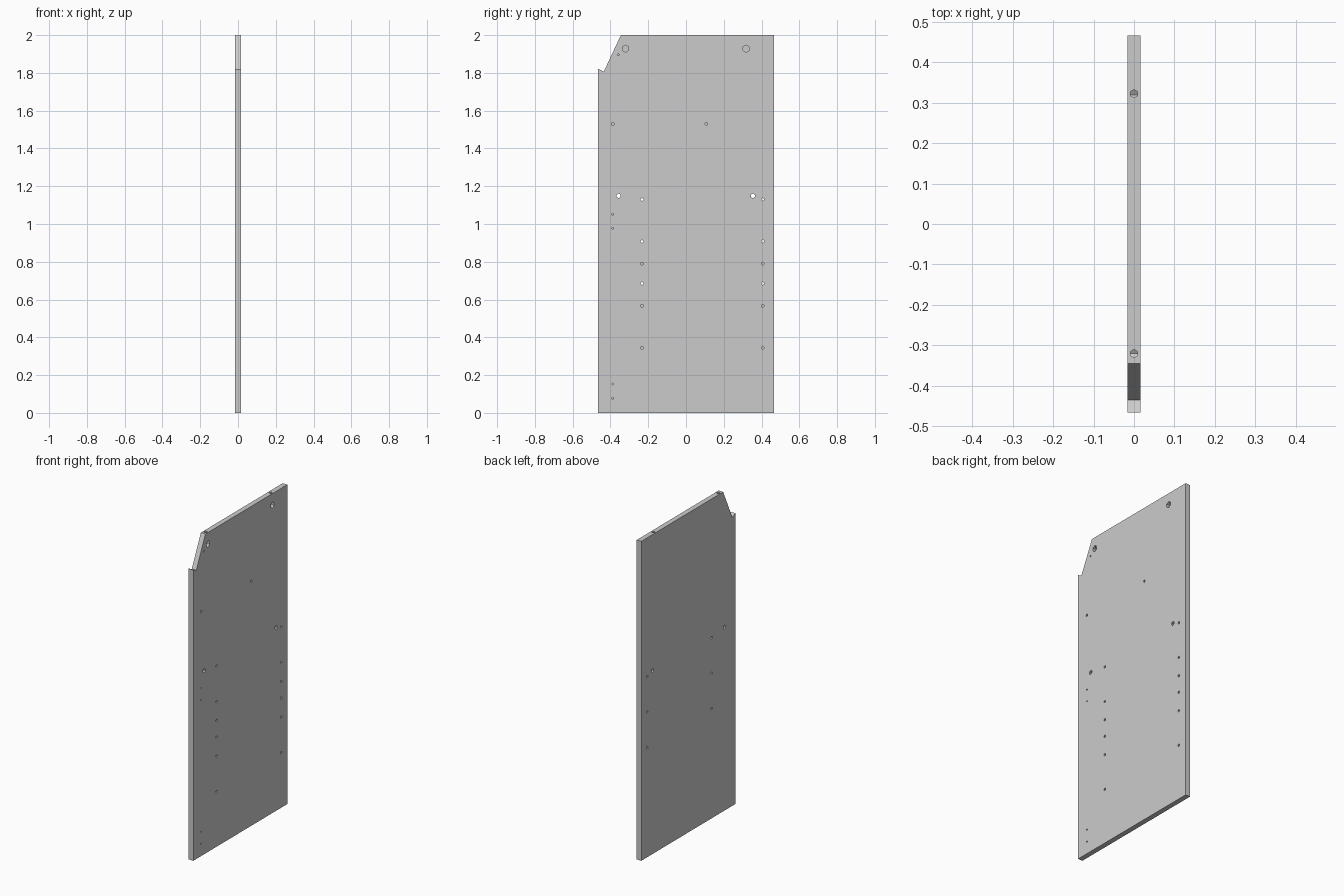
import bpy, bmesh
from math import pi
from mathutils import Matrix, Vector

if "Cube" in bpy.data.objects:
    bpy.data.objects.remove(bpy.data.objects["Cube"])

T = 0.016   # half thickness
W = 0.465   # half width


def finish(name, bm):
    bmesh.ops.recalc_face_normals(bm, faces=bm.faces)
    mesh = bpy.data.meshes.new(name)
    bm.to_mesh(mesh)
    bm.free()
    obj = bpy.data.objects.new(name, mesh)
    bpy.context.collection.objects.link(obj)
    return obj


def drill(bm, centre, radius, depth, sides, along_x=True):
    rot = Matrix.Rotation(pi / 2, 4, 'Y') @ Matrix.Rotation(pi / 2, 4, 'Z') if along_x else Matrix()
    bmesh.ops.create_cone(bm, cap_ends=True, segments=sides, radius1=radius, radius2=radius,
                          depth=depth, matrix=Matrix.Translation(centre) @ rot)


def side_hole(bm, y, z, radius, depth, sides=6):
    # Bored from the +x face to the given depth
    over = 0.01
    drill(bm, Vector((T + (over - depth) / 2, y, z)), radius, depth + over, sides)


def cut(target, cutter):
    cutter.hide_render = True
    mod = target.modifiers.new("holes", 'BOOLEAN')
    mod.operation = 'DIFFERENCE'
    mod.solver = 'EXACT'
    mod.object = cutter
    bpy.context.view_layer.objects.active = target
    bpy.ops.object.modifier_apply(modifier=mod.name)
    bpy.data.objects.remove(cutter)


# Panel with the notched upper front corner
profile = [(-W, 0), (W, 0), (W, 2), (-0.345, 2), (-0.435, 1.807), (-W, 1.821)]
bm = bmesh.new()
face = bm.faces.new([bm.verts.new((-T, y, z)) for y, z in profile])
ext = bmesh.ops.extrude_face_region(bm, geom=[face], use_keep_orig=True)
bmesh.ops.translate(bm, vec=(2 * T, 0, 0),
                    verts=[v for v in ext["geom"] if isinstance(v, bmesh.types.BMVert)])
panel = finish("side_panel", bm)

# Holes in the wide face
THROUGH, BLIND = 0.05, 0.022
bm = bmesh.new()
for y in (-0.32, 0.318):                      # connector pockets
    side_hole(bm, y, 1.928, 0.019, 0.026)
for y in (-0.357, 0.354):                     # bolt holes
    side_hole(bm, y, 1.149, 0.0125, THROUGH)
for y in (-0.233, 0.406):                     # shelf support rows
    for z in (1.13, 0.908, 0.685):
        side_hole(bm, y, z, 0.008, THROUGH)
    for z in (0.79, 0.567, 0.345):
        side_hole(bm, y, z, 0.008, BLIND)
for y in (-0.388, 0.108):                     # rail pins
    side_hole(bm, y, 1.53, 0.008, BLIND)
for y, z in [(-0.358, 1.896)] + [(-0.388, z) for z in (1.052, 0.977, 0.153, 0.077)]:
    side_hole(bm, y, z, 0.005, 0.018)         # hinge pilot holes
cut(panel, finish("face_hole_cutter", bm))

# Bolt holes down from the top edge into the pockets
bm = bmesh.new()
for y in (-0.32, 0.322):
    drill(bm, Vector((0, y, 1.97)), 0.01, 0.08, 6, along_x=False)
cut(panel, finish("edge_hole_cutter", bm))
